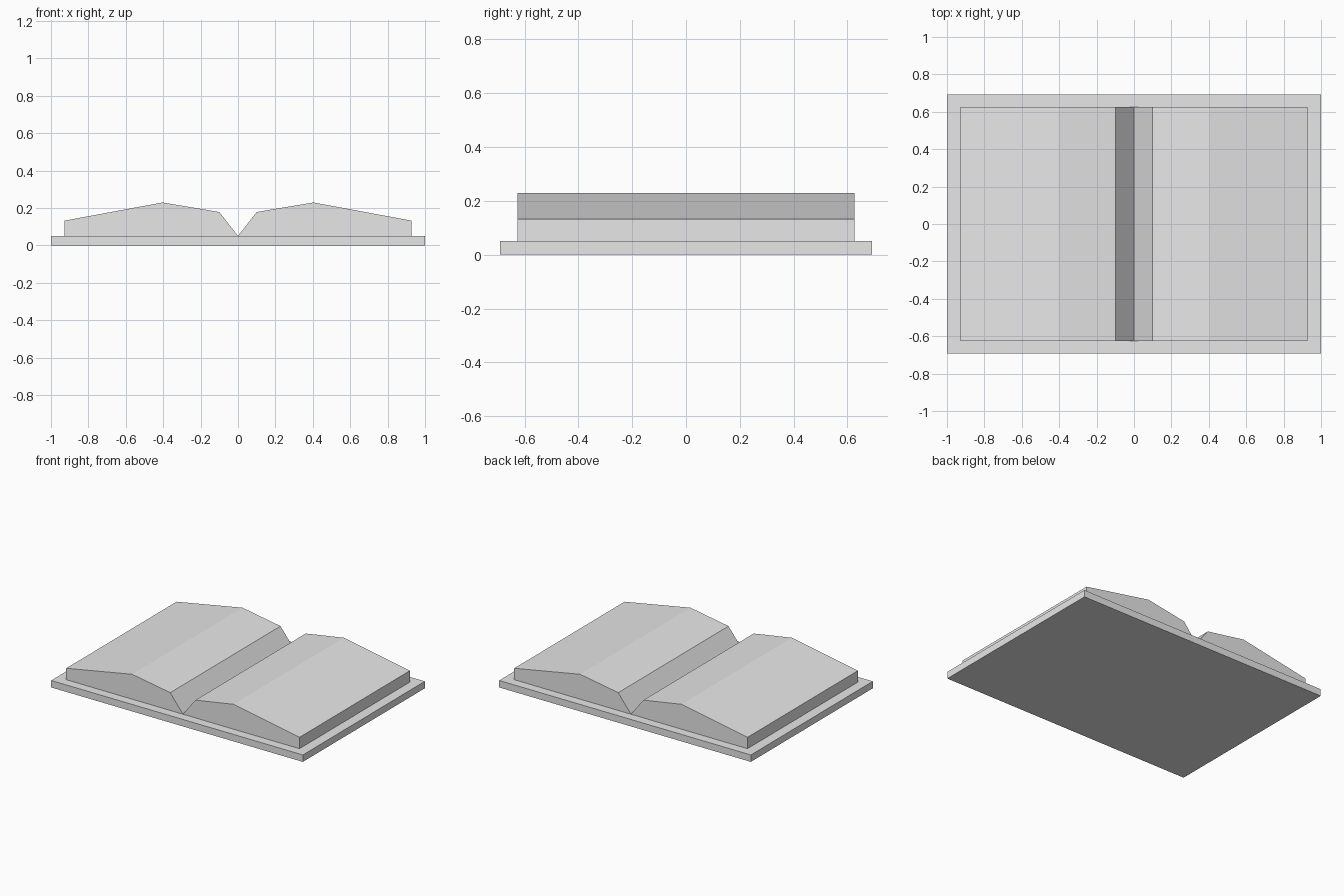
import bpy
import bmesh

cube = bpy.data.objects.get("Cube")
if cube:
    bpy.data.objects.remove(cube, do_unlink=True)

# One plain grey for the whole book
grey = bpy.data.materials.new("light grey")
grey.use_nodes = True
grey.diffuse_color = (0.8, 0.8, 0.8, 1)
grey.node_tree.nodes["Principled BSDF"].inputs["Base Color"].default_value = (0.8, 0.8, 0.8, 1)


def prism(name, profile, half_depth):
    """Extrude an x-z profile along y, centred on y = 0."""
    bm = bmesh.new()
    face = bm.faces.new([bm.verts.new((x, -half_depth, z)) for x, z in profile])
    grown = bmesh.ops.extrude_face_region(bm, geom=[face])["geom"]
    verts = [v for v in grown if isinstance(v, bmesh.types.BMVert)]
    bmesh.ops.translate(bm, verts=verts, vec=(0, 2 * half_depth, 0))
    bmesh.ops.recalc_face_normals(bm, faces=bm.faces)
    mesh = bpy.data.meshes.new(name)
    bm.to_mesh(mesh)
    bm.free()
    mesh.materials.append(grey)
    obj = bpy.data.objects.new(name, mesh)
    bpy.context.collection.objects.link(obj)
    return obj


# Flat open cover
COVER_TOP = 0.05
prism("cover", [(-1, 0), (1, 0), (1, COVER_TOP), (-1, COVER_TOP)], 0.692)

# Two page blocks, mirrored about the gutter
pages = [(0, COVER_TOP), (0.927, COVER_TOP), (0.927, 0.132), (0.403, 0.229), (0.1, 0.178)]
for name, side in (("left_pages", 1), ("right_pages", -1)):
    prism(name, [(side * x, z) for x, z in pages], 0.626)
